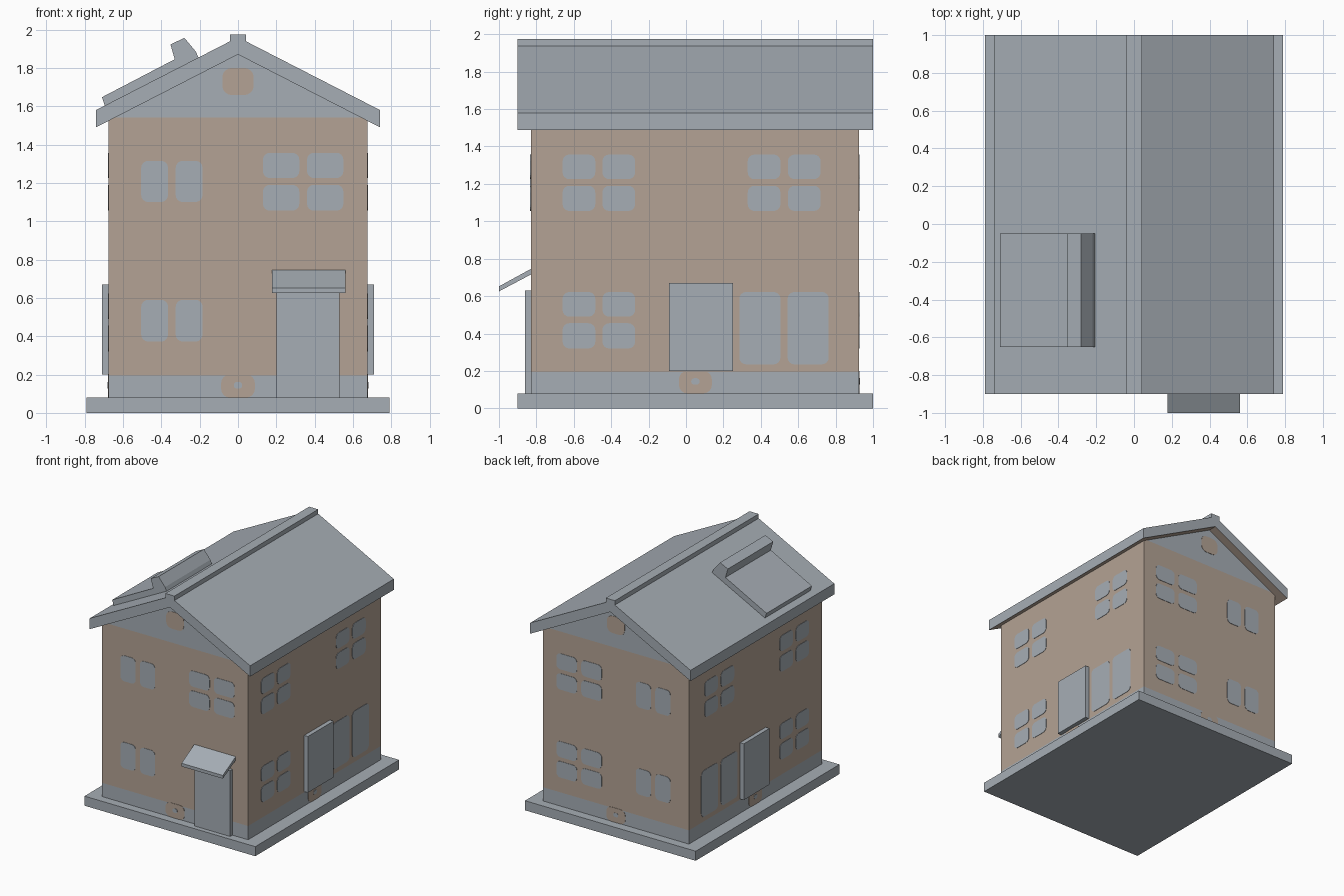
import bpy, bmesh, math
from mathutils import Vector

cube = bpy.data.objects.get("Cube")
if cube:
    bpy.data.objects.remove(cube, do_unlink=True)


def material(name, rgb):
    m = bpy.data.materials.new(name)
    m.use_nodes = True
    m.diffuse_color = (*rgb, 1)
    m.node_tree.nodes["Principled BSDF"].inputs["Base Color"].default_value = (*rgb, 1)
    return m


GREY = material("blue grey", (0.38, 0.42, 0.46))
BRICK = material("brick brown", (0.456, 0.364, 0.297))


def finish(name, bm, rule=None, mats=(GREY, BRICK)):
    """Turn a bmesh into an object; rule(face) picks the material slot."""
    bmesh.ops.recalc_face_normals(bm, faces=bm.faces)
    bm.normal_update()
    me = bpy.data.meshes.new(name)
    for m in mats:
        me.materials.append(m)
    if rule:
        for f in bm.faces:
            f.material_index = int(rule(f))
    bm.to_mesh(me)
    bm.free()
    ob = bpy.data.objects.new(name, me)
    bpy.context.collection.objects.link(ob)
    return ob


def extrude_loop(bm, points, offset):
    face = bm.faces.new([bm.verts.new(p) for p in points])
    ext = bmesh.ops.extrude_face_region(bm, geom=[face])
    # the starting face stays behind as the second cap
    verts = [g for g in ext["geom"] if isinstance(g, bmesh.types.BMVert)]
    bmesh.ops.translate(bm, verts=verts, vec=offset)


def prism(profile, y0, y1):
    """Extrude an x-z profile along y."""
    bm = bmesh.new()
    extrude_loop(bm, [(x, y0, z) for x, z in profile], (0, y1 - y0, 0))
    return bm


def box(name, x0, x1, y0, y1, z0, z1):
    return finish(name, prism([(x0, z0), (x1, z0), (x1, z1), (x0, z1)], y0, y1))


# Main sizes
HALF, FRONT, BACK = 0.675, -0.83, 0.925
FLOOR, BAND, GABLE, APEX = 0.08, 0.195, 1.54, 1.87
EAVE, SLOPE = 0.742, 0.513
EDGE_Y = (-0.9, 1.0)


def soffit(x):
    return APEX - SLOPE * abs(x)


def roof_top(x):
    return soffit(x) + 0.09


# Plinth slab
box("base_slab", -0.79, 0.79, *EDGE_Y, 0, FLOOR)

# Walls, cut at the skirting band and the gable line
bm = prism([(-HALF, FLOOR), (HALF, FLOOR), (HALF, soffit(HALF)), (0, APEX),
            (-HALF, soffit(HALF))], FRONT, BACK)
for h in (BAND, GABLE):
    bmesh.ops.bisect_plane(bm, geom=bm.verts[:] + bm.edges[:] + bm.faces[:],
                           plane_co=(0, 0, h), plane_no=(0, 0, 1))
finish("house_walls", bm, lambda f: BAND < f.calc_center_median().z < GABLE)

# Roof with brown soffits and ridge cap
bm = prism([(-EAVE, soffit(EAVE)), (0, APEX), (EAVE, soffit(EAVE)),
            (EAVE, roof_top(EAVE)), (0, roof_top(0)), (-EAVE, roof_top(EAVE))], *EDGE_Y)
finish("roof", bm, lambda f: f.normal.z < -0.3)
box("ridge_cap", -0.042, 0.042, *EDGE_Y, 1.91, 1.975)

# Raised roof panel with its upright lip
finish("roof_panel", prism([(-0.69, 1.59), (-0.71, 1.647), (-0.33, 1.845), (-0.352, 1.922),
                            (-0.28, 1.957), (-0.22, 1.885), (-0.2, 1.84)], -0.65, -0.05))

# Doors and front canopy
box("front_door", 0.2, 0.53, FRONT - 0.03, FRONT, FLOOR, 0.63)
for name, s in (("left_door", 1), ("right_door", -1)):
    box(name, *sorted((s * HALF, s * 0.71)), -0.09, 0.25, 0.2, 0.67)
bm = bmesh.new()
extrude_loop(bm, [(0.177, y, z) for y, z in
                  ((FRONT, 0.715), (-1, 0.625), (-1, 0.652), (FRONT, 0.745))], (0.383, 0, 0))
finish("door_canopy", bm)

# Wall directions: point on the wall plane, horizontal axis, outward normal
SIDES = {
    "front": (Vector((0, FRONT, 0)), Vector((1, 0, 0)), Vector((0, -1, 0))),
    "back": (Vector((0, BACK, 0)), Vector((1, 0, 0)), Vector((0, 1, 0))),
    "left": (Vector((HALF, 0, 0)), Vector((0, 1, 0)), Vector((1, 0, 0))),
    "right": (Vector((-HALF, 0, 0)), Vector((0, 1, 0)), Vector((-1, 0, 0))),
}


def plates(name, side, rects, mat, radius, thick=0.003):
    """Thin rounded rectangles (u0, u1, z0, z1) lying on one wall."""
    origin, axis, out = SIDES[side]
    bm = bmesh.new()
    for u0, u1, z0, z1 in rects:
        pts = []
        corners = ((u1, z1, -1, -1), (u0, z1, 1, -1), (u0, z0, 1, 1), (u1, z0, -1, 1))
        for q, (u, z, su, sz) in enumerate(corners):
            for i in range(5):
                a = math.pi / 2 * (q + i / 4)
                pts.append(origin + axis * (u + radius * (su + math.cos(a)))
                           + Vector((0, 0, z + radius * (sz + math.sin(a)))))
        extrude_loop(bm, pts, out * thick)
    finish(name, bm, mats=(mat,))


def grid(columns, rows):
    return [(*c, *r) for c in columns for r in rows]


UPPER = ((1.055, 1.19), (1.225, 1.357))
LOWER = ((0.32, 0.455), (0.49, 0.622))
PAIR = ((-0.505, -0.365), (-0.325, -0.185))
QUAD = ((0.13, 0.32), (0.36, 0.55))
SIDE_A = ((-0.66, -0.485), (-0.447, -0.272))
SIDE_B = ((0.33, 0.505), (0.545, 0.72))
TALL = ((0.285, 0.505), (0.543, 0.763))

# Windows, gable vents and skirting emblems
for side in SIDES:
    if side in ("front", "back"):
        panes = grid(PAIR, ((1.1, 1.315), (0.372, 0.59))) + grid(QUAD, UPPER)
        if side == "back":
            panes += grid(QUAD, LOWER)
        plates(side + "_gable_vent", side, [(-0.082, 0.082, 1.658, 1.8)], BRICK, 0.05)
        mid = 0
    else:
        panes = grid(SIDE_A, UPPER + LOWER) + grid(SIDE_B, UPPER) + grid(TALL, ((0.235, 0.622),))
        mid = 0.05
    plates(side + "_windows", side, panes, GREY, 0.036)
    plates(side + "_emblem", side, [(mid - 0.088, mid + 0.088, FLOOR, 0.2)], BRICK, 0.045)
    plates(side + "_emblem_centre", side, [(mid - 0.022, mid + 0.022, 0.127, 0.161)],
           GREY, 0.015, 0.005)
